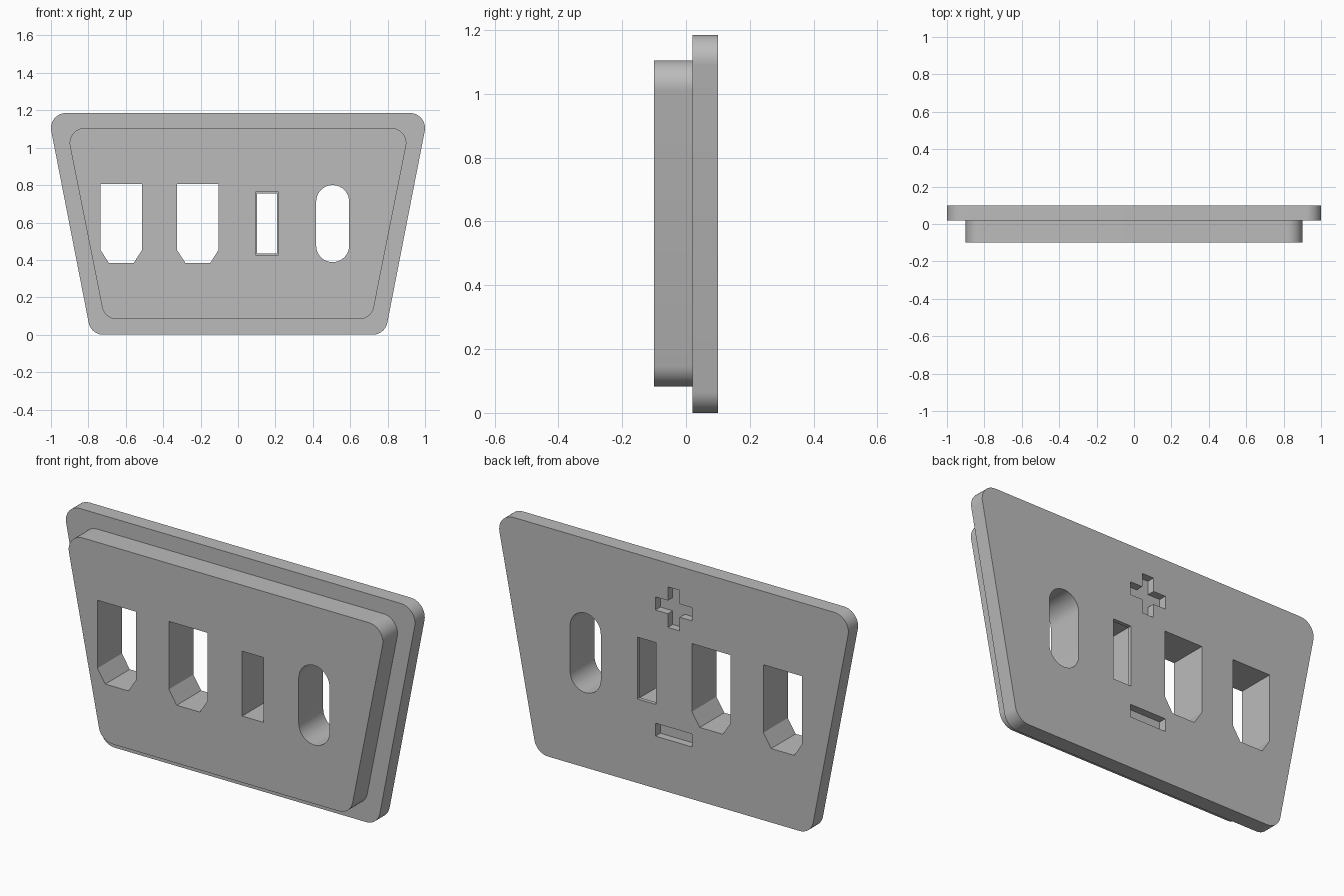
import bpy
import bmesh
from math import radians, cos, sin, atan2, degrees

cube = bpy.data.objects.get("Cube")
if cube:
    bpy.data.objects.remove(cube, do_unlink=True)

grey = bpy.data.materials.new("plain_grey")
grey.use_nodes = True
GREY = (0.5, 0.5, 0.5, 1)
grey.diffuse_color = GREY
grey.node_tree.nodes["Principled BSDF"].inputs["Base Color"].default_value = GREY


def arc(cx, cz, r, start, end, steps=12):
    """Points on an arc in the x-z plane, angles in degrees."""
    angles = [radians(start + (end - start) * i / steps) for i in range(steps + 1)]
    return [(cx + r * cos(a), cz + r * sin(a)) for a in angles]


def extrude(name, outline, y0, y1):
    """Prism from an x-z outline, running from y0 to y1."""
    bm = bmesh.new()
    face = bm.faces.new([bm.verts.new((x, y0, z)) for x, z in outline])
    out = bmesh.ops.extrude_face_region(bm, geom=[face])
    moved = [v for v in out["geom"] if isinstance(v, bmesh.types.BMVert)]
    bmesh.ops.translate(bm, verts=moved, vec=(0, y1 - y0, 0))
    bmesh.ops.recalc_face_normals(bm, faces=bm.faces)
    mesh = bpy.data.meshes.new(name)
    bm.to_mesh(mesh)
    bm.free()
    mesh.materials.append(grey)
    obj = bpy.data.objects.new(name, mesh)
    bpy.context.collection.objects.link(obj)
    return obj


def rounded_trapezoid(top_x, bottom_x, z0, z1, r):
    """Symmetric outline; top_x and bottom_x are the corner circle centres."""
    tilt = degrees(atan2(top_x - bottom_x, z1 - z0 - 2 * r))
    half = arc(bottom_x, z0 + r, r, -90, -tilt) + arc(top_x, z1 - r, r, -tilt, 90)
    return half + [(-x, z) for x, z in reversed(half)]


def rectangle(x0, x1, z0, z1):
    return [(x0, z0), (x1, z0), (x1, z1), (x0, z1)]


def combine(target, other, operation):
    """Boolean two parts and discard the second."""
    mod = target.modifiers.new("cut", "BOOLEAN")
    mod.operation = operation
    mod.solver = "EXACT"
    mod.object = other
    bpy.context.view_layer.objects.active = target
    bpy.ops.object.modifier_apply(modifier=mod.name)
    bpy.data.objects.remove(other, do_unlink=True)


# Flange behind, raised plate in front
panel = extrude("socket_panel", rounded_trapezoid(0.92, 0.72, 0, 1.185, 0.08), 0.02, 0.10)
plate = extrude("front_plate", rounded_trapezoid(0.82, 0.648, 0.083, 1.105, 0.08), -0.10, 0.05)
combine(panel, plate, "UNION")

# Two through slots with chamfered lower corners
for cx in (-0.624, -0.215):
    half = [(0.066, 0.383), (0.111, 0.453), (0.111, 0.805)]
    outline = [(cx + x, z) for x, z in half] + [(cx - x, z) for x, z in reversed(half)]
    combine(panel, extrude("slot_cutter", outline, -0.2, 0.2), "DIFFERENCE")

# Rectangular slot with a thin retaining lip at the back
combine(panel, extrude("lip_cutter", rectangle(0.102, 0.208, 0.435, 0.755), -0.2, 0.2), "DIFFERENCE")
combine(panel, extrude("slot_cutter", rectangle(0.094, 0.217, 0.427, 0.763), -0.2, 0.08), "DIFFERENCE")

# Oval slot
oval = arc(0.506, 0.712, 0.088, 0, 180, 20) + arc(0.506, 0.476, 0.088, 180, 360, 20)
combine(panel, extrude("oval_cutter", oval, -0.2, 0.2), "DIFFERENCE")

# Plus and minus recesses in the back
a, b, zc = 0.034, 0.105, 0.957
quarter = [(b, a), (a, a), (a, b)]
right = [(x, -z) for x, z in reversed(quarter)] + quarter
plus = [(x, zc + z) for x, z in right] + [(-x, zc + z) for x, z in reversed(right)]
combine(panel, extrude("plus_cutter", plus, 0.06, 0.2), "DIFFERENCE")
combine(panel, extrude("minus_cutter", rectangle(-b, b, 0.27, 0.337), 0.06, 0.2), "DIFFERENCE")

# Smooth rounded corners, crisp edges
bpy.ops.object.select_all(action="DESELECT")
panel.select_set(True)
bpy.context.view_layer.objects.active = panel
bpy.ops.object.shade_smooth_by_angle(angle=radians(30))
